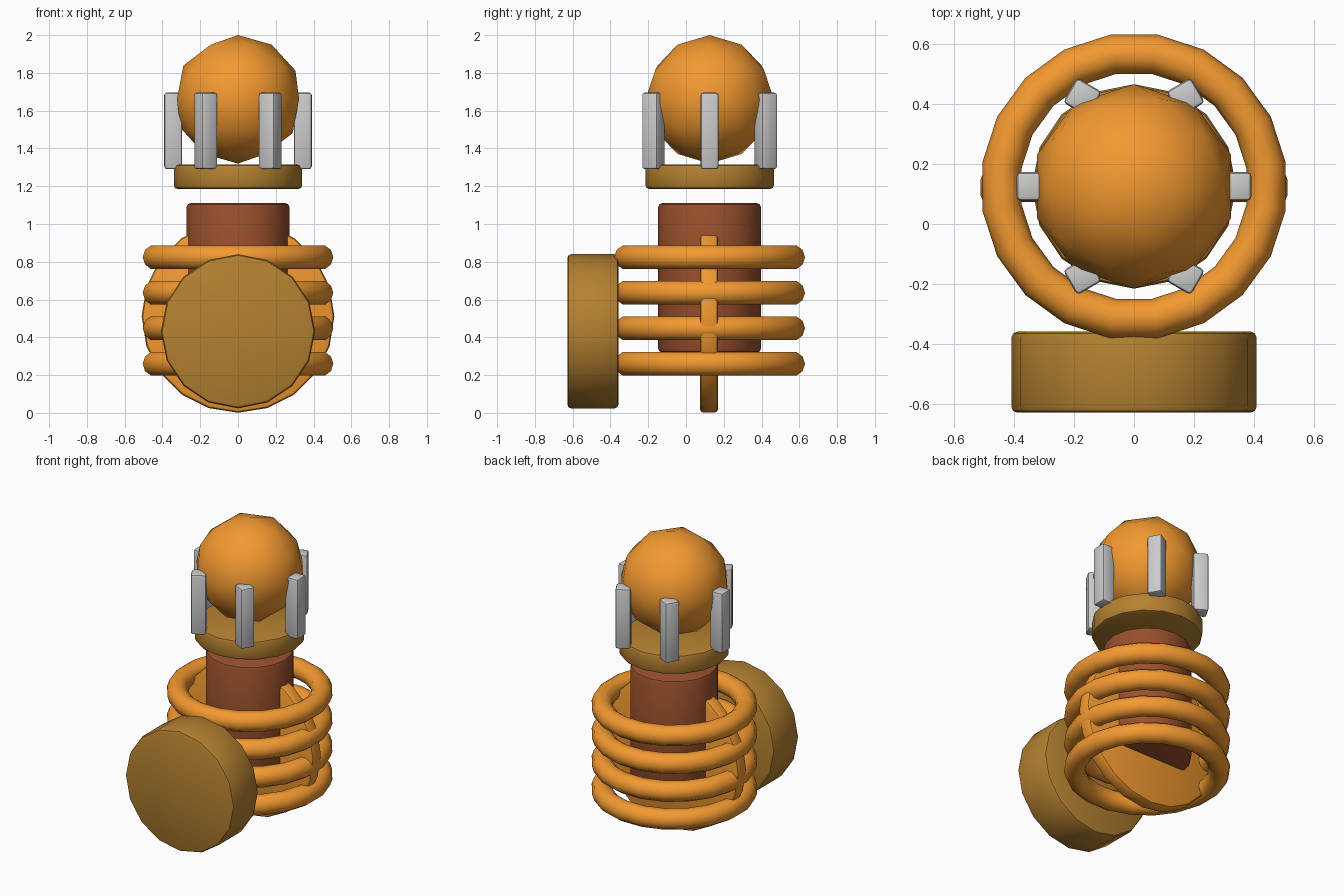
import bpy
from math import radians, cos, sin, pi

if "Cube" in bpy.data.objects:
    bpy.data.objects.remove(bpy.data.objects["Cube"])

CY = 0.125  # y of the main vertical axis


def material(name, rgb):
    m = bpy.data.materials.new(name)
    m.diffuse_color = (*rgb, 1)
    m.use_nodes = True
    m.node_tree.nodes["Principled BSDF"].inputs["Base Color"].default_value = m.diffuse_color
    return m


ORANGE = material("orange", (0.90, 0.32, 0.03))
GOLD = material("dark_gold", (0.46, 0.22, 0.03))
BROWN = material("brown", (0.32, 0.08, 0.025))


def finish(name, mat=None, bevel=0.0):
    """Name the active object, round its hard edges and shade it smooth."""
    ob = bpy.context.object
    ob.name = ob.data.name = name
    if mat:
        ob.data.materials.append(mat)
    if bevel:
        mod = ob.modifiers.new("bevel", 'BEVEL')
        mod.width = bevel
        mod.segments = 2
        mod.limit_method = 'ANGLE'
        mod.angle_limit = radians(45)
        bpy.ops.object.modifier_apply(modifier=mod.name)
    bpy.ops.object.shade_smooth_by_angle(angle=radians(40))
    return ob


def cylinder(name, mat, sides, r, depth, loc, lying=False, bevel=0.02):
    rot = (pi / 2, 0, 0) if lying else (0, 0, 0)
    bpy.ops.mesh.primitive_cylinder_add(vertices=sides, radius=r, depth=depth,
                                        location=loc, rotation=rot)
    return finish(name, mat, bevel)


# Central column and collar above it
cylinder("column", BROWN, 16, 0.272, 0.79, (0, CY, 0.715))
cylinder("collar", GOLD, 16, 0.34, 0.13, (0, CY, 1.25))

# Upright plate through the column and thick disc on the front
cylinder("upright_plate", ORANGE, 20, 0.51, 0.096, (0, CY - 0.003, 0.511), True)
cylinder("front_disc", GOLD, 16, 0.408, 0.27, (0, -0.493, 0.432), True)

# Stacked coil rings
for i in range(4):
    bpy.ops.mesh.primitive_torus_add(
        major_segments=20, minor_segments=10, major_radius=0.445, minor_radius=0.066,
        location=(0, CY, 0.26 + 0.188 * i), rotation=(0, 0, radians(9)))
    finish(f"coil_ring_{i + 1}", ORANGE)

# Ball on top
bpy.ops.mesh.primitive_ico_sphere_add(subdivisions=2, radius=0.34, location=(0, CY, 1.66))
finish("ball", ORANGE)

# Six posts around the ball
for i in range(6):
    a = i * pi / 3
    bpy.ops.mesh.primitive_cube_add(
        size=1, location=(0.343 * cos(a), CY + 0.343 * sin(a), 1.493), rotation=(0, 0, -a))
    bpy.context.object.scale = (0.095, 0.095, 0.405)
    bpy.ops.object.transform_apply(location=False, rotation=False, scale=True)
    finish(f"post_{i + 1}", None, 0.014)
